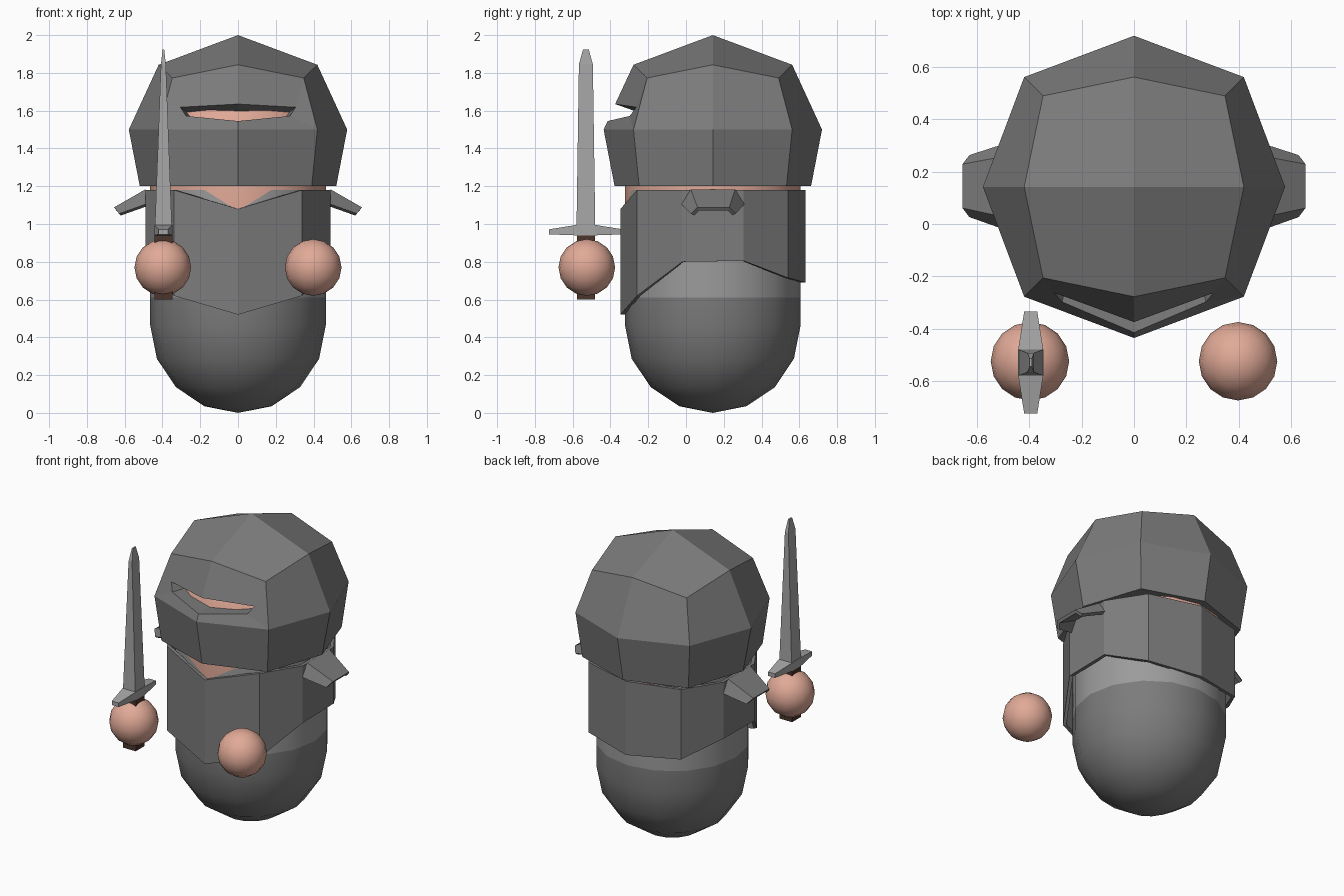
import bpy, bmesh
from math import sin, cos, pi, radians

if "Cube" in bpy.data.objects:
    bpy.data.objects.remove(bpy.data.objects["Cube"])

CY = 0.142  # body axis in y


def material(name, r, g=None, b=None):
    m = bpy.data.materials.new(name)
    m.diffuse_color = (r, r if g is None else g, r if b is None else b, 1)
    m.use_nodes = True
    m.node_tree.nodes["Principled BSDF"].inputs["Base Color"].default_value = m.diffuse_color
    return m


skin = material("skin", 0.75, 0.40, 0.31)
brown = material("brown", 0.07, 0.035, 0.025)
steel = material("dark_steel", 0.20)
cloth = material("grey_cloth", 0.33)
blade_steel = material("light_steel", 0.38)


def make(name, verts, faces, mat, smooth=False):
    me = bpy.data.meshes.new(name)
    me.from_pydata(verts, [], faces)
    bm = bmesh.new()
    bm.from_mesh(me)
    bmesh.ops.recalc_face_normals(bm, faces=bm.faces)
    for f in bm.faces:
        f.smooth = smooth
    bm.to_mesh(me)
    bm.free()
    ob = bpy.data.objects.new(name, me)
    bpy.context.collection.objects.link(ob)
    me.materials.append(mat)
    return ob


def bridge(rings, closed=True):
    """Flatten rings and join neighbours with quads (or a fan for a 1-point ring)."""
    verts, faces, starts = [], [], []
    for r in rings:
        starts.append(len(verts))
        verts += r
    for k in range(len(rings) - 1):
        na, nb = len(rings[k]), len(rings[k + 1])
        n = max(na, nb)
        for i in range(n if closed else n - 1):
            j = (i + 1) % n
            a, b = starts[k], starts[k + 1]
            quad = [a + i % na, a + j % na, b + j % nb, b + i % nb]
            faces.append(list(dict.fromkeys(quad)))
    return verts, faces


def block(name, rings, mat):
    v, f = bridge(rings)
    n = len(rings[0])
    f += [list(range(n)), list(range(len(v) - n, len(v)))]
    return make(name, v, f, mat)


def thicken(ob, thickness, offset):
    m = ob.modifiers.new("thickness", 'SOLIDIFY')
    m.thickness, m.offset = thickness, offset


# Capsule body: lower body, shirt with V neck, head
R, N = 0.465, 16


def ring(r, z, dip=0):
    return [(r * sin(2 * pi * i / N), CY - r * cos(2 * pi * i / N), z - (dip if i == 0 else 0))
            for i in range(N)]


arc = [radians(a) for a in (22.5, 45, 67.5, 90)]
hem, neck = ring(R, 0.61), ring(R, 1.18, 0.11)
lower = [[(0, CY, 0)]] + [ring(R * sin(a), R * (1 - cos(a))) for a in arc] + [hem]
upper = [neck] + [ring(R * sin(a), 1.4 + R * cos(a)) for a in reversed(arc)] + [[(0, CY, 1.4 + R)]]
make("lower_body", *bridge(lower), steel, smooth=True)
make("shirt", *bridge([hem, neck]), cloth, smooth=True)
make("head", *bridge(upper), skin, smooth=True)


# Helmet: faceted dome of eight sides with a turned-in bottom rim
def octagon(side, diag, z_side, z_diag):
    d, s = diag, side
    pts = [(0, -s), (d, -d), (s, 0), (d, d), (0, s), (-d, d), (-s, 0), (-d, -d)]
    return [(x, CY + y, z_diag if i % 2 else z_side) for i, (x, y) in enumerate(pts)]


v, f = bridge([octagon(0.44, 0.315, 1.21, 1.21), octagon(0.52, 0.39, 1.2, 1.2),
               octagon(0.578, 0.42, 1.5, 1.5), octagon(0.42, 0.348, 1.843, 1.773)])
v.append((0, CY, 2.0))
f += [[32, 24 + i, 25 + i, 24 + (i + 2) % 8] for i in range(0, 8, 2)]

# Eye slit: the two front faces are framed around an opening with inner walls
slit = [(0.305, -0.405, 1.618), (0, -0.517, 1.635), (-0.305, -0.405, 1.618),
        (-0.275, -0.44, 1.572), (0, -0.557, 1.545), (0.275, -0.44, 1.572)]
inner = [(0.27, -0.31, 1.59), (0, -0.41, 1.597), (-0.27, -0.31, 1.59),
         (-0.25, -0.33, 1.565), (0, -0.41, 1.542), (0.25, -0.33, 1.565)]
f = [q for q in f if sorted(q) not in ([16, 17, 24, 25], [16, 23, 24, 31])]
frame = [25, 24, 31, 23, 16, 17]
o = len(v)
v += [(x, CY + y, z) for x, y, z in slit + inner]
for i in range(6):
    j = (i + 1) % 6
    f += [[frame[i], frame[j], o + j, o + i], [o + i, o + j, o + 6 + j, o + 6 + i]]
make("helmet", v, f, steel)

# Breastplate: ten-sided shell, (x, y, bottom z, top z) of one half from front to back
half = [(0, -0.347, 0.52, 1.08), (0.34, -0.26, 0.62, 1.18), (0.49, -0.02, 0.80, 1.18),
        (0.49, 0.305, 0.805, 1.18), (0.34, 0.54, 0.715, 1.18), (0, 0.632, 0.69, 1.18)]
loop = half + [(-x, y, a, b) for x, y, a, b in half[-2:0:-1]]
plate = make("breastplate", *bridge([[(x, y, a) for x, y, a, b in loop],
                                     [(x, y, b) for x, y, a, b in loop]]), steel)
thicken(plate, 0.022, -1)

# Shoulder guards and hands on both sides
for s, side in ((-1, "right"), (1, "left")):
    root = [(0.47, -0.02, 1.105), (0.485, 0.03, 1.175), (0.485, 0.255, 1.175), (0.47, 0.305, 1.105)]
    tip = [(0.625, 0.035, 1.05), (0.65, 0.065, 1.08), (0.65, 0.225, 1.08), (0.625, 0.255, 1.05)]
    guard = make(side + "_shoulder_guard",
                 *bridge([[(s * x, y, z) for x, y, z in r] for r in (root, tip)], closed=False),
                 steel)
    thicken(guard, 0.022, 0)

    bpy.ops.mesh.primitive_uv_sphere_add(segments=16, ring_count=8, radius=0.15,
                                         location=(s * 0.398, -0.525, 0.77))
    hand = bpy.context.object
    hand.name = side + "_hand"
    hand.data.materials.append(skin)
    bpy.ops.object.shade_smooth()

# Sword: grip, cross guard, blade
SX, SY = -0.395, -0.53


def level(hx, hy, z):
    return [(SX + a * hx, SY + b * hy, z) for a, b in ((-1, -1), (1, -1), (1, 1), (-1, 1))]


def section(y, hx, z0, z1):
    return [(SX + a * hx, SY + y, z) for a, z in ((-1, z0), (1, z0), (1, z1), (-1, z1))]


block("sword_grip", [level(0.047, 0.047, 0.6), level(0.047, 0.047, 0.955)], brown)
block("sword_guard", [section(-0.195, 0.025, 0.945, 0.972), section(-0.05, 0.048, 0.94, 0.995),
                      section(0.05, 0.048, 0.94, 0.995), section(0.195, 0.025, 0.945, 0.972)],
      blade_steel)
block("sword_blade", [level(0.046, 0.05, 0.96), level(0.013, 0.037, 1.845),
                      level(0.004, 0.015, 1.925)], blade_steel)
